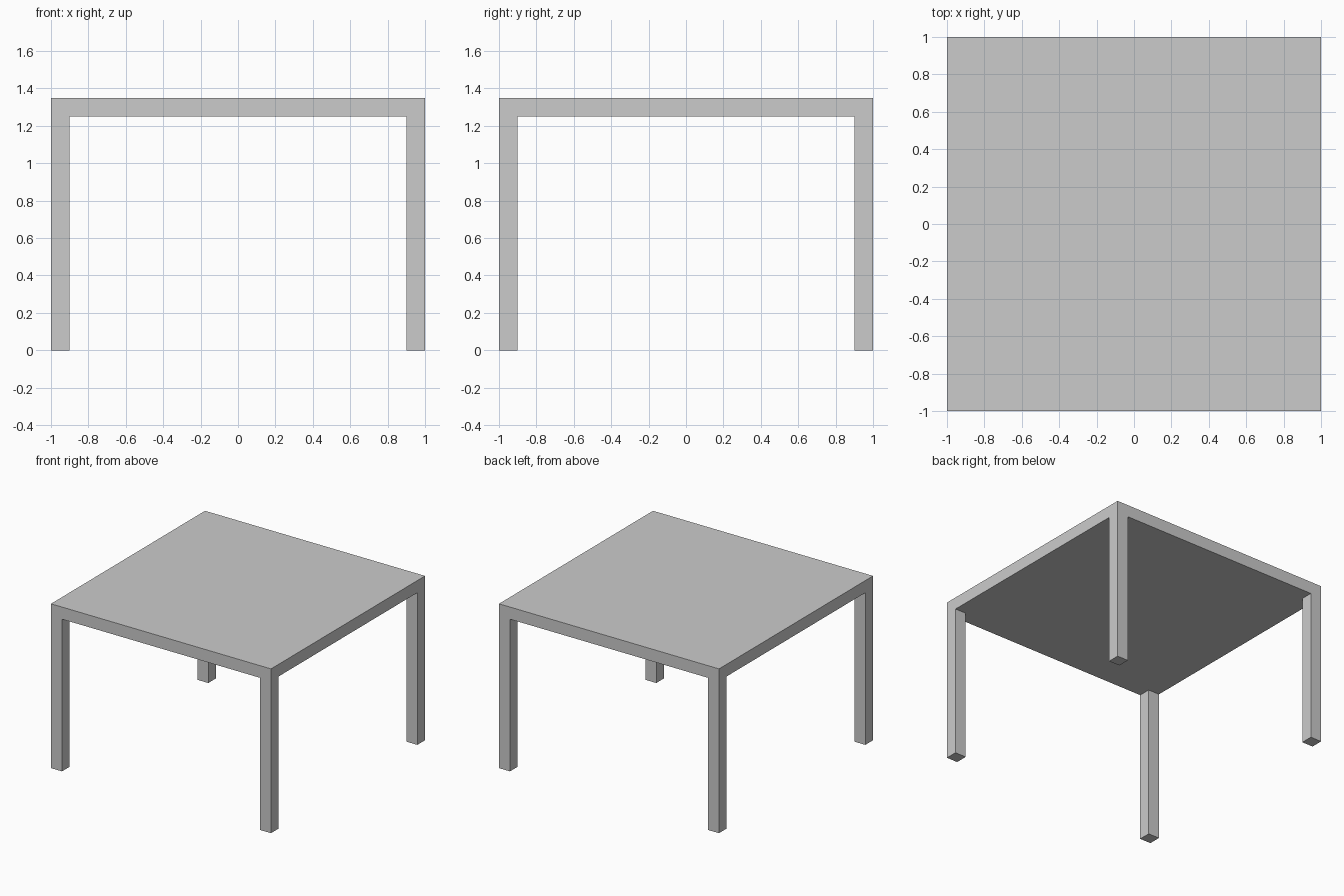
import bpy
import bmesh
from mathutils import Matrix

if "Cube" in bpy.data.objects:
    bpy.data.objects.remove(bpy.data.objects["Cube"])

SIZE, HEIGHT, THICK, LEG = 2.0, 1.35, 0.10, 0.10
UNDERSIDE = HEIGHT - THICK
INNER = SIZE / 2 - LEG

bm = bmesh.new()

# Table top slab
bmesh.ops.create_cube(
    bm, size=1,
    matrix=Matrix.Translation((0, 0, HEIGHT - THICK / 2)) @ Matrix.Diagonal((SIZE, SIZE, THICK, 1)))

# Cuts that mark out the leg footprints
for axis in ((1, 0, 0), (0, 1, 0)):
    for side in (-1, 1):
        bmesh.ops.bisect_plane(
            bm, geom=bm.verts[:] + bm.edges[:] + bm.faces[:],
            plane_co=[side * INNER * a for a in axis], plane_no=axis)

# Four corner legs pulled down from the underside to the floor
corners = []
for f in bm.faces:
    c = f.calc_center_median()
    if f.normal.z < -0.9 and abs(c.x) > INNER and abs(c.y) > INNER:
        corners.append(f)
for f in bmesh.ops.extrude_discrete_faces(bm, faces=corners)["faces"]:
    bmesh.ops.translate(bm, verts=f.verts[:], vec=(0, 0, -UNDERSIDE))

# Merge coplanar faces so the legs run flush into the top
bmesh.ops.dissolve_limit(bm, angle_limit=0.01, verts=bm.verts[:], edges=bm.edges[:])
bmesh.ops.recalc_face_normals(bm, faces=bm.faces[:])

mesh = bpy.data.meshes.new("table")
bm.to_mesh(mesh)
bm.free()
bpy.context.collection.objects.link(bpy.data.objects.new("table", mesh))
